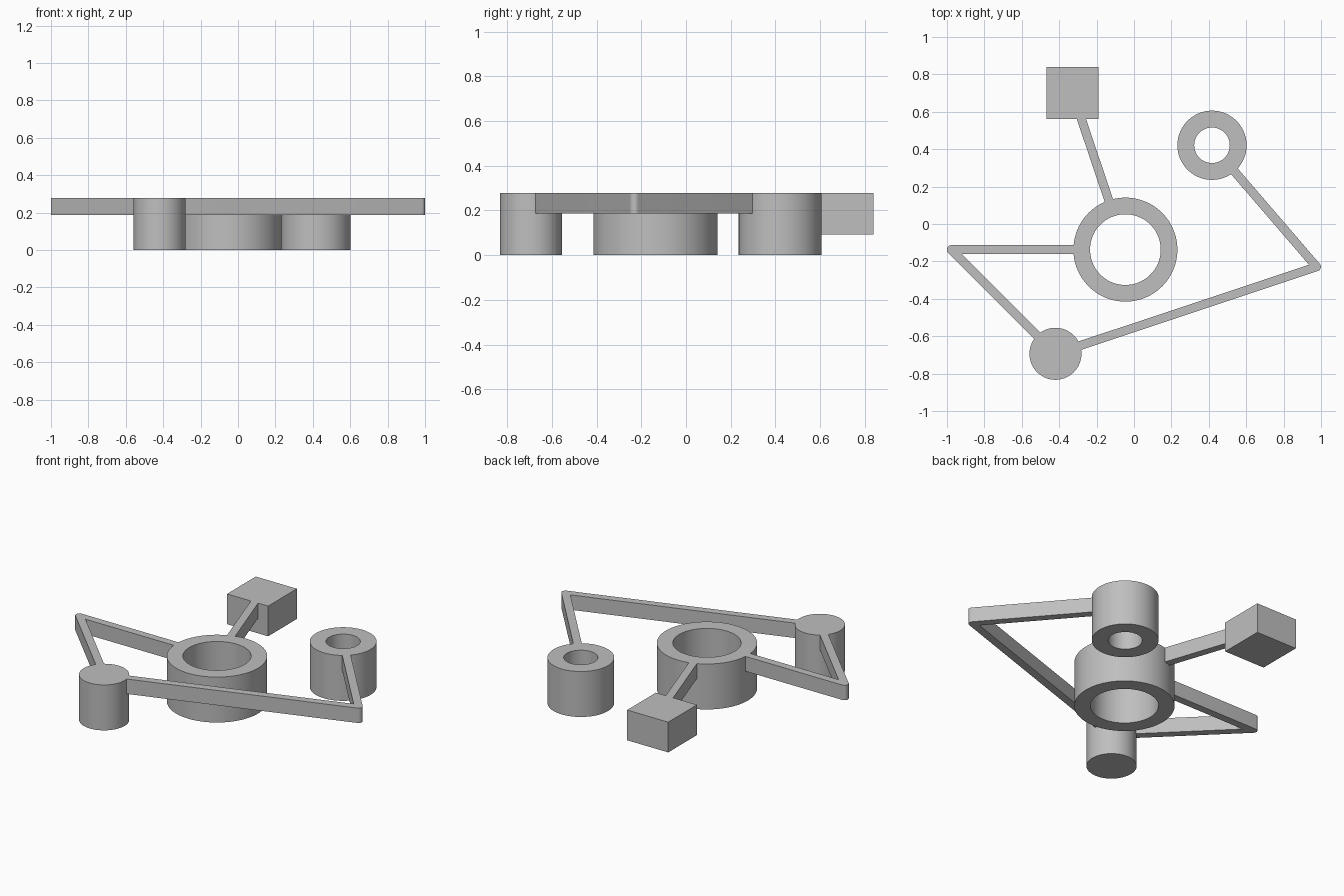
import bpy
import bmesh
import math
from mathutils import Vector

cube = bpy.data.objects.get("Cube")
if cube:
    bpy.data.objects.remove(cube, do_unlink=True)

TOP = 0.278
ARM_BASE = 0.187
HALF = 0.0235       # half the width of an arm
EMBED = 0.003       # how far an arm sinks into its hub
SIDES = 96

grey = bpy.data.materials.new("plain grey")
grey.use_nodes = True
grey.diffuse_color = (0.52, 0.52, 0.52, 1)
grey.node_tree.nodes["Principled BSDF"].inputs["Base Color"].default_value = grey.diffuse_color


def finish(name, bm, location=(0, 0, 0)):
    bmesh.ops.recalc_face_normals(bm, faces=bm.faces)
    mesh = bpy.data.meshes.new(name)
    bm.to_mesh(mesh)
    bm.free()
    mesh.materials.append(grey)
    obj = bpy.data.objects.new(name, mesh)
    obj.location = location
    bpy.context.collection.objects.link(obj)
    bpy.ops.object.select_all(action='DESELECT')
    obj.select_set(True)
    bpy.context.view_layer.objects.active = obj
    bpy.ops.object.shade_smooth_by_angle(angle=math.radians(30))


def prism(name, outline, base):
    """Extrude a flat outline from base up to the common top."""
    bm = bmesh.new()
    face = bm.faces.new([bm.verts.new((p.x, p.y, base)) for p in outline])
    walls = bmesh.ops.extrude_face_region(bm, geom=[face])["geom"]
    top = [v for v in walls if isinstance(v, bmesh.types.BMVert)]
    bmesh.ops.translate(bm, verts=top, vec=(0, 0, TOP - base))
    finish(name, bm)


def ring(name, centre, outer, inner):
    """Revolve a rectangular section into a tube."""
    bm = bmesh.new()
    section = [(inner, 0), (outer, 0), (outer, TOP), (inner, TOP)]
    face = bm.faces.new([bm.verts.new((r, 0, z)) for r, z in section])
    edges = list(face.edges)
    bmesh.ops.delete(bm, geom=[face], context='FACES_ONLY')
    bmesh.ops.spin(bm, geom=list(bm.verts) + edges, cent=(0, 0, 0), axis=(0, 0, 1),
                   angle=math.tau, steps=SIDES)
    bmesh.ops.remove_doubles(bm, verts=bm.verts, dist=0.0001)
    finish(name, bm, (centre.x, centre.y, 0))


def side(direction):
    return Vector((-direction.y, direction.x)) * HALF


def bent_arm(name, start, start_radius, joint, end, end_radius):
    """Two straight arms meeting in a corner, sharp inside and round outside."""
    u, v = (start - joint).normalized(), (end - joint).normalized()
    if u.x * v.y - u.y * v.x < 0:
        start, end, u, v = end, start, v, u
        start_radius, end_radius = end_radius, start_radius
    a = start - u * (start_radius - EMBED)
    b = end - v * (end_radius - EMBED)
    inside = joint + (u + v).normalized() * HALF / math.sin(u.angle(v) / 2)
    first, sweep = side(v), math.pi - u.angle(v)
    begin = math.atan2(first.y, first.x)
    arc = [joint + Vector((math.cos(t), math.sin(t))) * HALF
           for t in (begin + sweep * i / 16 + 0.0 for i in range(17))]
    # The rounded outside runs from the second arm's far side to the first's
    arc_end = joint - side(u)
    if (arc[-1] - arc_end).length > 0.001:
        arc = [joint + first, arc_end]
    prism(name, [a + side(u), inside, b - side(v), b + side(v)] + arc + [a - side(u)], ARM_BASE)


hub = Vector((-0.046, -0.137))
small = Vector((0.417, 0.421))
post = Vector((-0.42, -0.694))
block = Vector((-0.328, 0.70))
HUB_R, SMALL_R, POST_R, BLOCK_HALF = 0.278, 0.185, 0.139, 0.139

# Hubs
ring("large_ring", hub, HUB_R, 0.189)
ring("small_ring", small, SMALL_R, 0.095)
prism("solid_post", [post + Vector((math.cos(t), math.sin(t))) * POST_R
                     for t in (math.tau * i / SIDES for i in range(SIDES))], 0)

# Raised square block
prism("square_block", [block + Vector(c) * BLOCK_HALF
                       for c in ((-1, -1), (1, -1), (1, 1), (-1, 1))], 0.093)

# Straight arm from the large ring to the block
along = (block - hub).normalized()
near = hub + along * (HUB_R - EMBED)
far = block - along * (BLOCK_HALF / along.y - 0.01)
prism("block_arm", [near + side(along), far + side(along),
                    far - side(along), near - side(along)], ARM_BASE)

# Bent arms on either side of the post
bent_arm("right_bent_arm", hub, HUB_R, Vector((-0.977, -0.137)), post, POST_R)
bent_arm("left_bent_arm", post, POST_R, Vector((0.976, -0.229)), small, SMALL_R)
